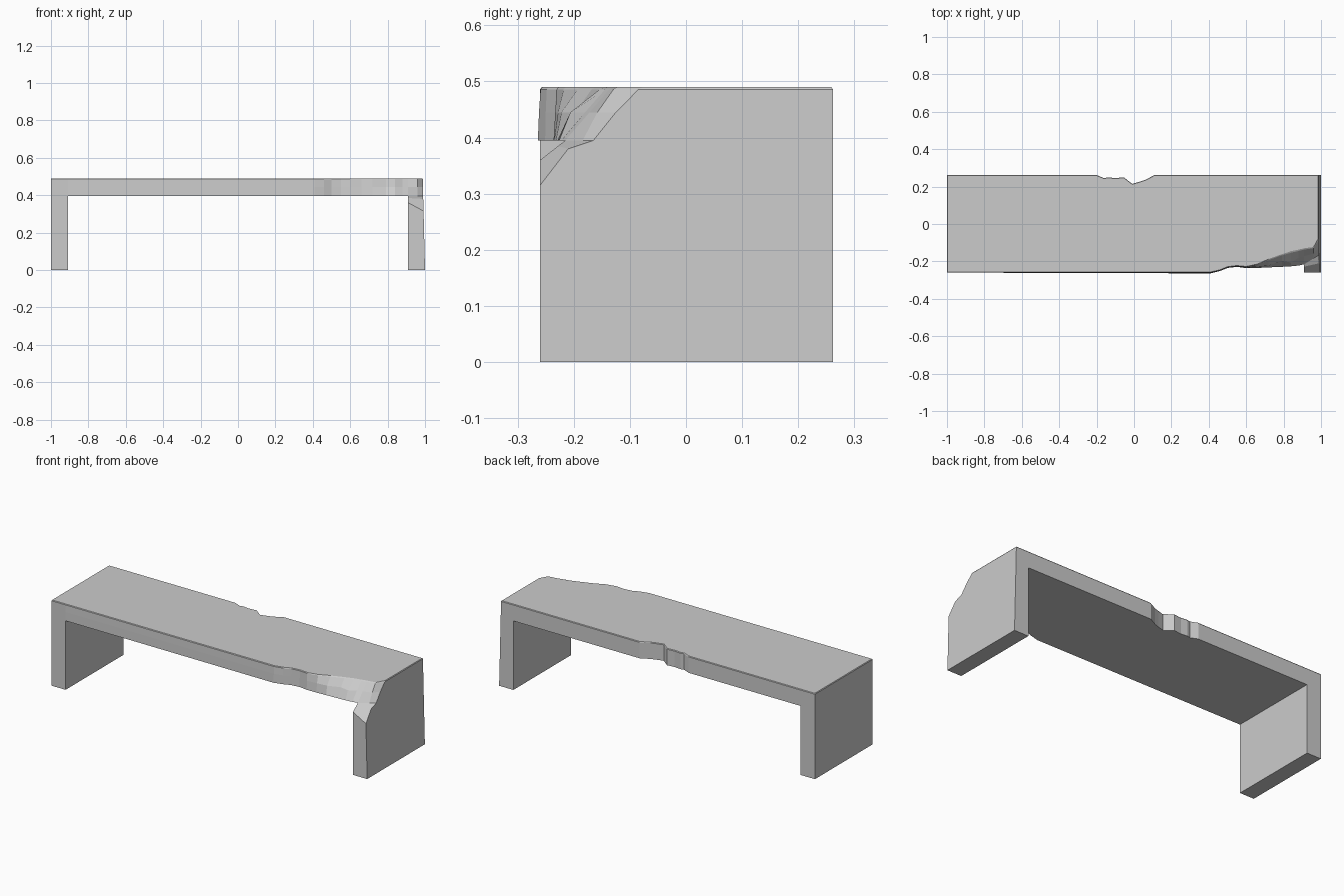
import bpy, bmesh

if "Cube" in bpy.data.objects:
    bpy.data.objects.remove(bpy.data.objects["Cube"])

bm = bmesh.new()
Z0, BACK, LEG = 0.395, 0.262, 0.91


def loft(rings, cap_first=None, cap_last=None, skip=()):
    """Bridge closed rings of points; optionally cap the ends."""
    rows = [[bm.verts.new(p) for p in r] for r in rings]
    n = len(rows[0])
    for a, b in zip(rows, rows[1:]):
        for i in range(n):
            if i not in skip:
                j = (i + 1) % n
                bm.faces.new((a[i], a[j], b[j], b[i]))
    for row, keep in ((rows[0], cap_first), (rows[-1], cap_last)):
        if keep:
            bm.faces.new([v for v in row if keep(v.co)])


# Slab: front edge as (x, y at bottom, y at mid height, y at top), broken towards the right
front = [
    (-1, -.26, -.26, -.26), (-LEG, -.26, -.26, -.26), (.41, -.264, -.262, -.259),
    (.46, -.251, -.25, -.248), (.5, -.235, -.233, -.231), (.55, -.229, -.227, -.225),
    (.6, -.236, -.233, -.23), (.66, -.235, -.228, -.217), (.72, -.232, -.222, -.19),
    (.79, -.229, -.197, -.165), (.84, -.226, -.206, -.148), (.88, -.222, -.18, -.14),
    (LEG, -.215, -.172, -.133), (.96, -.184, -.158, -.126), (1, -.165, -.125, -.08)]
# Slab: back edge with its chipped notch
back = [(1, BACK), (LEG, BACK), (.11, BACK), (.06, .236), (.03, .226), (-.01, .215),
        (-.055, .25), (-.1, .245), (-.14, .25), (-.16, .245), (-.2, BACK),
        (-LEG, BACK), (-1, BACK)]


def slab_ring(z, mix, right, inset):
    pts = []
    for x, lo, mid, hi in front:
        y = lo + (mid - lo) * mix * 2 if mix <= .5 else mid + (hi - mid) * (mix * 2 - 1)
        pts.append((x, y + inset, z))
    pts += [(x, y - inset, z) for x, y in back]
    return [(right if x == 1 else -1 + inset if x == -1 else x, y, z) for x, y, z in pts]


loft([slab_ring(Z0, 0, .99, 0), slab_ring(.445, .5, .989, 0),
      slab_ring(.486, .95, .988, 0), slab_ring(.49, 1, .985, .003)],
     cap_first=lambda c: abs(c.x) < LEG + .001, cap_last=lambda c: True)


# Legs: side profiles joined from the inner to the outer face, open where they meet the slab
def leg(inner, outer, side, lean):
    loft([[(side * LEG, y, z) for y, z in inner],
          [(side * (1 - lean * z / Z0), y, z) for y, z in outer]],
         cap_first=lambda c: True, cap_last=lambda c: True, skip=(len(inner) - 3,))


base = [(BACK, Z0), (BACK, 0)]
leg([(-.26, 0), (-.26, Z0)] + base, [(-.26, 0), (-.26, Z0)] + base, -1, 0)
leg([(-.26, 0), (-.26, .36), (-.228, .385), (-.215, Z0)] + base,
    [(-.26, 0), (-.26, .315), (-.21, .38), (-.165, Z0)] + base, 1, .01)

# Weld into one bench
bmesh.ops.remove_doubles(bm, verts=bm.verts, dist=.0005)
bmesh.ops.recalc_face_normals(bm, faces=bm.faces)
mesh = bpy.data.meshes.new("broken_bench")
bm.to_mesh(mesh)
bm.free()
bpy.context.collection.objects.link(bpy.data.objects.new("broken_bench", mesh))
